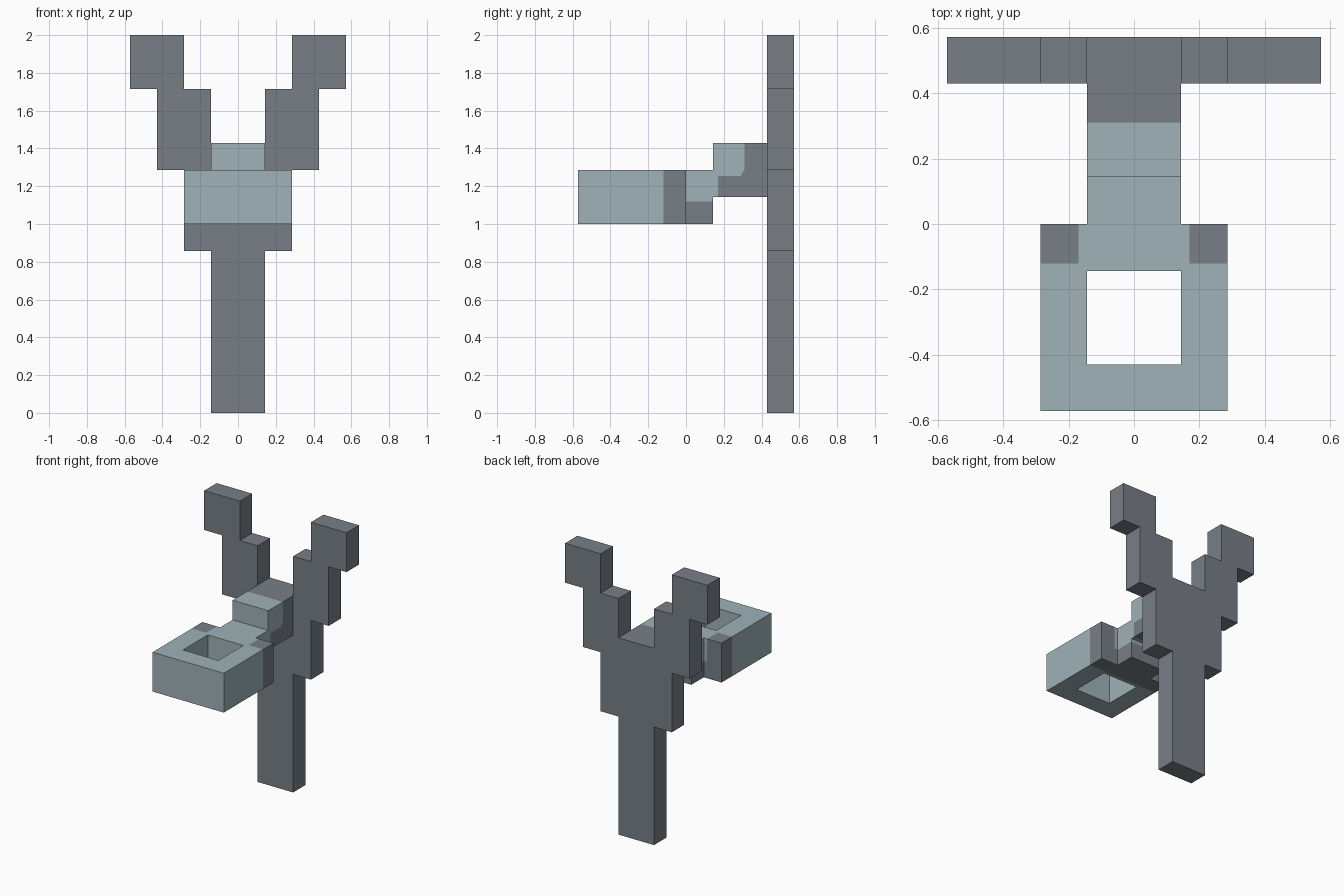
import bpy, bmesh, math
from mathutils import Vector

if "Cube" in bpy.data.objects:
    bpy.data.objects.remove(bpy.data.objects["Cube"], do_unlink=True)

U = 1 / 7  # block size: the model is 14 blocks tall


def material(name, colour):
    m = bpy.data.materials.new(name)
    m.use_nodes = True
    m.diffuse_color = colour
    bsdf = m.node_tree.nodes["Principled BSDF"]
    bsdf.inputs["Base Color"].default_value = colour
    bsdf.inputs["Roughness"].default_value = 0.8
    return m


DARK = material("dark grey", (0.188, 0.212, 0.245, 1))
LIGHT = material("pale blue grey", (0.346, 0.445, 0.478, 1))


def extrude(bm, offset):
    """Thicken the flat faces in bm along offset."""
    res = bmesh.ops.extrude_face_region(bm, geom=bm.faces[:], use_keep_orig=True)
    verts = [g for g in res["geom"] if isinstance(g, bmesh.types.BMVert)]
    bmesh.ops.translate(bm, verts=verts, vec=offset)
    bmesh.ops.recalc_face_normals(bm, faces=bm.faces[:])


def cut(bm, point, normal):
    bmesh.ops.bisect_plane(bm, geom=bm.verts[:] + bm.edges[:] + bm.faces[:],
                           plane_co=point, plane_no=normal, dist=1e-5)


def finish(bm, name, is_light):
    """Colour faces by rule, merge leftover cuts and create the object."""
    for f in bm.faces:
        f.material_index = int(is_light(f.calc_center_median()))
    bmesh.ops.dissolve_limit(bm, angle_limit=math.radians(1), verts=bm.verts[:],
                             edges=bm.edges[:], delimit={"MATERIAL"})
    bmesh.ops.recalc_face_normals(bm, faces=bm.faces[:])
    mesh = bpy.data.meshes.new(name)
    bm.to_mesh(mesh)
    bm.free()
    mesh.materials.append(DARK)
    mesh.materials.append(LIGHT)
    ob = bpy.data.objects.new(name, mesh)
    bpy.context.collection.objects.link(ob)
    return ob


# Forked back plate: stepped outline, mirrored across x
half = [(1, 0), (1, 6), (2, 6), (2, 9), (3, 9), (3, 12),
        (4, 12), (4, 14), (2, 14), (2, 12), (1, 12), (1, 10)]
outline = half + [(-x, z) for x, z in reversed(half)]
bm = bmesh.new()
bm.faces.new([bm.verts.new((x * U, 3 * U, z * U)) for x, z in outline])
extrude(bm, (0, U, 0))
finish(bm, "forked_back_plate", lambda c: False)

# Stepped connector: side profile extruded across x
profile = [(0, 7), (1, 7), (1, 8), (3, 8), (3, 10), (1, 10), (1, 9), (0, 9)]
bm = bmesh.new()
bm.faces.new([bm.verts.new((-U, y * U, z * U)) for y, z in profile])
extrude(bm, (2 * U, 0, 0))
# open the ends that butt against the ring and the plate
hidden = [f for f in bm.faces if abs(f.normal.y) > 0.9
          and (abs(f.calc_center_median().y) < 0.01 or f.calc_center_median().y > 0.4)]
bmesh.ops.delete(bm, geom=hidden, context="FACES")
for y in (0.17, 0.31):
    cut(bm, (0, y, 0), (0, 1, 0))
for z in (1.12, 1.255):
    cut(bm, (0, 0, z), (0, 0, 1))
# clipped corner of the pale patch
CORNER, SLOPE = Vector((0, 0.29, 1.255)), Vector((0, 0.05, -0.03))
cut(bm, CORNER, SLOPE)


def connector_light(c):
    lower = c.y < 0.17 and c.z > 1.12
    upper = c.y < 0.31 and c.z > 1.255 and (c - CORNER).dot(SLOPE) < 0
    return lower or upper


finish(bm, "stepped_connector", connector_light)

# Square ring with an open centre
bm = bmesh.new()
corners = [(-1, -1), (1, -1), (1, 1), (-1, 1)]
outer, inner = [[bm.verts.new((x * r * U, (y * r - 2) * U, 7 * U)) for x, y in corners]
                for r in (2, 1)]
for i in range(4):
    j = (i + 1) % 4
    bm.faces.new((outer[i], outer[j], inner[j], inner[i]))
extrude(bm, (0, 0, 2 * U))
cut(bm, (0, -0.12, 0), (0, 1, 0))
cut(bm, (0, 0, 1.12), (0, 0, 1))
for x in (-0.17, 0.17):
    cut(bm, (x, 0, 0), (1, 0, 0))
finish(bm, "square_ring",
       lambda c: c.y < -0.12 or (abs(c.x) < 0.17 and c.z > 1.12))
